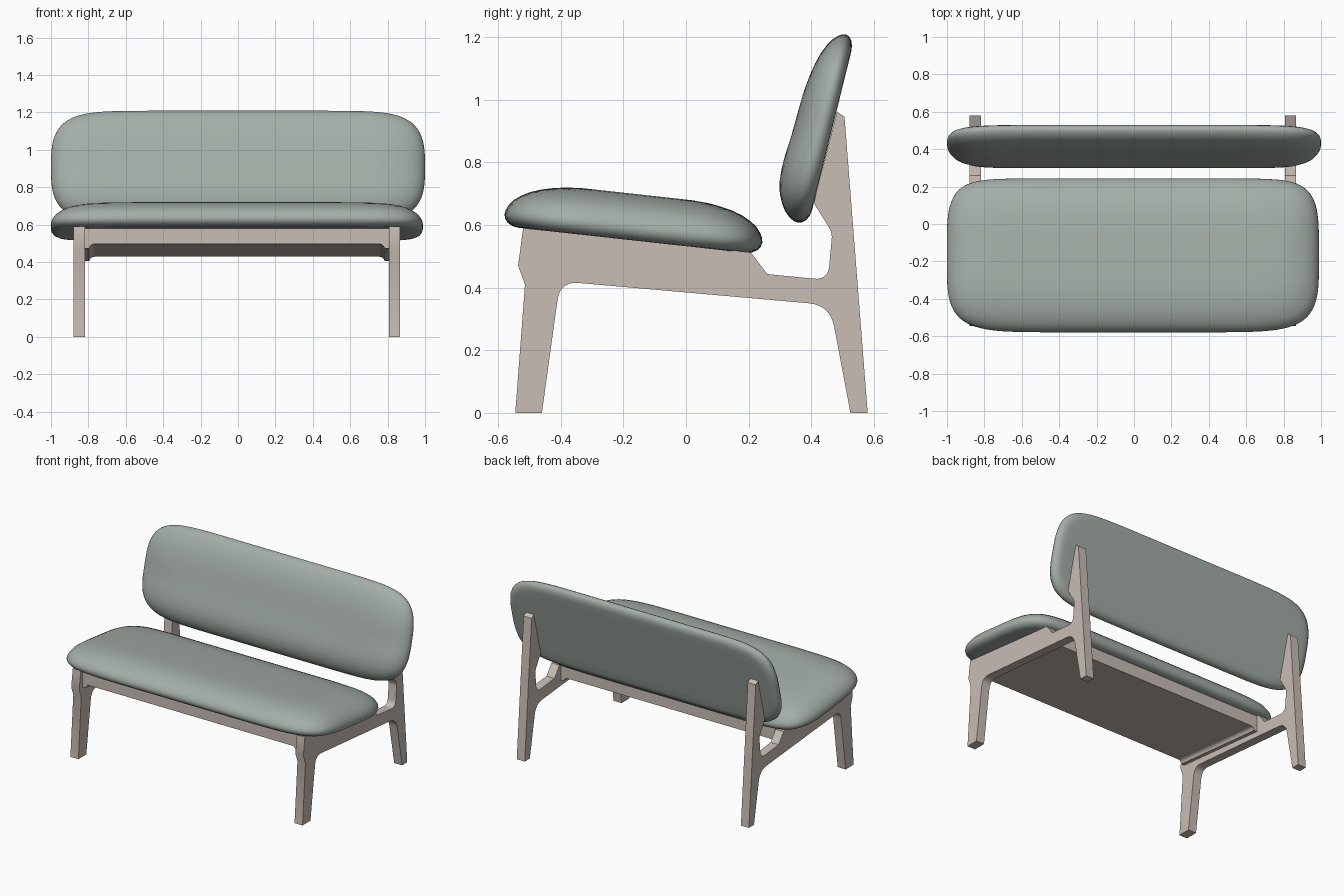
import bpy, bmesh, math
from mathutils import Vector

if "Cube" in bpy.data.objects:
    bpy.data.objects.remove(bpy.data.objects["Cube"])

SHIFT = -0.006  # frame and seat sit very slightly off centre


def material(name, rgb):
    m = bpy.data.materials.new(name)
    m.diffuse_color = (*rgb, 1)
    m.use_nodes = True
    m.node_tree.nodes["Principled BSDF"].inputs["Base Color"].default_value = m.diffuse_color
    return m


WOOD = material("pale_wood", (0.58, 0.51, 0.46))
FABRIC = material("sage_fabric", (0.37, 0.42, 0.385))


def finish(bm, name, mat, angle):
    bmesh.ops.recalc_face_normals(bm, faces=bm.faces)
    me = bpy.data.meshes.new(name)
    bm.to_mesh(me)
    bm.free()
    me.materials.append(mat)
    ob = bpy.data.objects.new(name, me)
    bpy.context.collection.objects.link(ob)
    bpy.ops.object.select_all(action='DESELECT')
    ob.select_set(True)
    bpy.context.view_layer.objects.active = ob
    bpy.ops.object.shade_smooth_by_angle(angle=math.radians(angle))
    return ob


def rounded(points, steps=8):
    """Outline from (a, b, r): corners with r > 0 become curves starting r away."""
    out = []
    for i, (a, b, r) in enumerate(points):
        p = Vector((a, b))
        if r == 0:
            out.append(p)
            continue
        prev = Vector(points[i - 1][:2])
        nxt = Vector(points[(i + 1) % len(points)][:2])
        s, e = p + (prev - p).normalized() * r, p + (nxt - p).normalized() * r
        for k in range(steps + 1):
            t = k / steps
            out.append(s * (1 - t) ** 2 + p * 2 * t * (1 - t) + e * t * t)
    return out


def prism(name, start, end, mat):
    """Solid between two matching outlines of 3D points."""
    bm = bmesh.new()
    a = [bm.verts.new(p) for p in start]
    b = [bm.verts.new(p) for p in end]
    bm.faces.new(a)
    bm.faces.new(b)
    for i in range(len(a)):
        j = (i + 1) % len(a)
        bm.faces.new((a[i], a[j], b[j], b[i]))
    return finish(bm, name, mat, 30)


# Side frames: front leg, sloping rail and back leg in one outline (y, z, rounding)
side = rounded([
    (-0.545, 0, 0), (-0.46, 0, 0), (-0.402, 0.42, 0.06), (0.46, 0.344, 0.07),
    (0.525, 0, 0), (0.58, 0, 0), (0.506, 0.945, 0), (0.482, 0.962, 0),
    (0.408, 0.67, 0), (0.467, 0.575, 0.02), (0.453, 0.424, 0.045),
    (0.26, 0.443, 0), (0.207, 0.512, 0), (-0.52, 0.59, 0),
    (-0.536, 0.47, 0), (-0.514, 0.41, 0)])
for label, x in (("left", -0.873), ("right", 0.813)):
    prism(label + "_side_frame",
          [(x + SHIFT, p.x, p.y) for p in side],
          [(x + 0.06 + SHIFT, p.x, p.y) for p in side], WOOD)

# Seat panel between the frames, with curved thickening where it meets them
half = [(0.815, 0.575, 0), (0.815, 0.467, 0), (0.79, 0.467, 0), (0.782, 0.491, 0.022), (0.74, 0.491, 0)]
panel = rounded(half + [(-x, z, r) for x, z, r in reversed(half)])
prism("seat_panel",
      [(p.x + SHIFT, -0.5, p.y + 0.005) for p in panel],
      [(p.x + SHIFT, 0.19, p.y - 0.063) for p in panel], WOOD)

# Cushion cross-section: inset from the rim, height above the flat base
RINGS = [(0.1, 0), (0.05, 0), (0.03, 0.003), (0.013, 0.012), (0.003, 0.025), (0, 0.038),
         (0.002, 0.052), (0.01, 0.068), (0.025, 0.087), (0.045, 0.102), (0.075, 0.118),
         (0.11, 0.130), (0.15, 0.139), (0.19, 0.145), (0.24, 0.148)]


def cushion(name, origin, depth_dir, normal, hx, hy, powers, thickness, n=96):
    origin, d, w = Vector(origin), Vector(depth_dir).normalized(), Vector(normal).normalized()
    bm = bmesh.new()
    rings = []
    for inset, h in RINGS:
        ring = []
        for i in range(n):
            t = 2 * math.pi * (i + 0.5) / n
            c, s = math.cos(t), math.sin(t)
            a, b = powers[0] if s < 0 else powers[1]
            x = math.copysign(abs(c) ** (2 / a), c) * (hx - inset)
            v = math.copysign(abs(s) ** (2 / b), s) * (hy - inset)
            ring.append(bm.verts.new(
                origin + Vector((x, 0, 0)) + d * v + w * (h * thickness(x, v))))
        rings.append(ring)
    for r0, r1 in zip(rings, rings[1:]):
        for i in range(n):
            j = (i + 1) % n
            bm.faces.new((r0[i], r0[j], r1[j], r1[i]))
    # close base and crown with strips across the depth
    for ring in (rings[0], rings[-1]):
        for i in range(n // 2 - 1):
            bm.faces.new((ring[i], ring[i + 1], ring[n - 2 - i], ring[n - 1 - i]))
    return finish(bm, name, FABRIC, 60)


def back_thickness(x, v):
    t = min(max(-v / 0.25, 0), 1)  # fuller toward the lower edge and the ends
    return 0.76 + 0.17 * t * t * (3 - 2 * t) + 0.08 * x * x


cushion("seat_cushion", (SHIFT, -0.172, 0.551), (0, 1, -0.11), (0, 0.11, 1),
        0.995, 0.414, ((8, 4), (11, 4)), lambda x, v: 1.0)
cushion("back_cushion", (0, 0.465, 0.9), (0, 0.24, 0.971), (0, -0.971, 0.24),
        1.0, 0.31, ((9, 3), (9, 3)), back_thickness)
